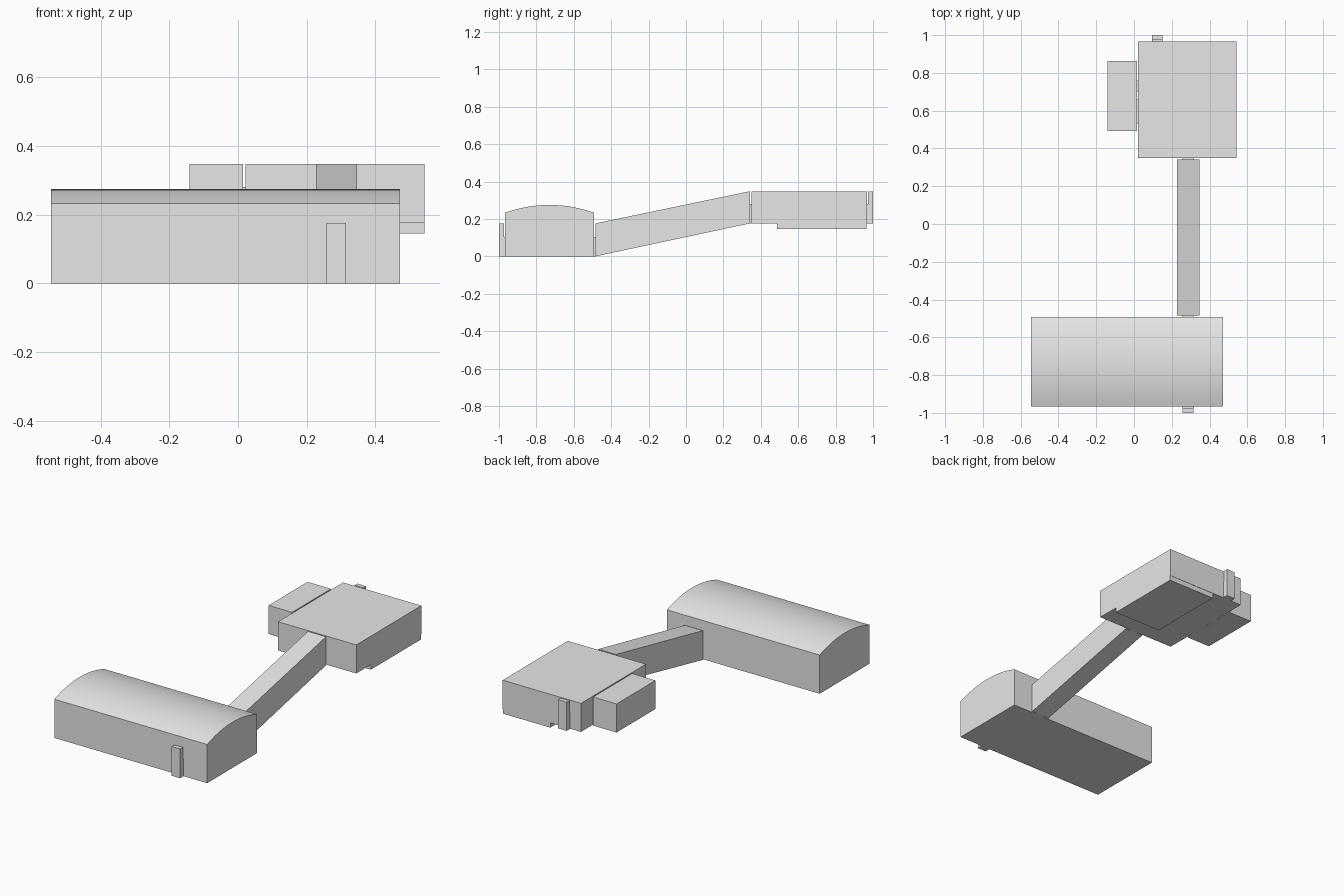
import bpy
import bmesh
import math

cube = bpy.data.objects.get("Cube")
if cube:
    bpy.data.objects.remove(cube, do_unlink=True)

GREY = (0.8, 0.8, 0.8, 1.0)
grey = bpy.data.materials.new("plain grey")
grey.use_nodes = True
grey.diffuse_color = GREY
grey.node_tree.nodes["Principled BSDF"].inputs["Base Color"].default_value = GREY


def extrude_profile(name, profile, x0, x1):
    """Sweep a closed (y, z) outline along x."""
    bm = bmesh.new()
    face = bm.faces.new([bm.verts.new((x0, y, z)) for y, z in profile])
    swept = bmesh.ops.extrude_face_region(bm, geom=[face])["geom"]
    verts = [v for v in swept if isinstance(v, bmesh.types.BMVert)]
    bmesh.ops.translate(bm, verts=verts, vec=(x1 - x0, 0, 0))
    bmesh.ops.recalc_face_normals(bm, faces=bm.faces)
    mesh = bpy.data.meshes.new(name)
    bm.to_mesh(mesh)
    bm.free()
    mesh.materials.append(grey)
    obj = bpy.data.objects.new(name, mesh)
    bpy.context.collection.objects.link(obj)
    return obj


def box(name, x, y, z):
    outline = [(y[0], z[0]), (y[1], z[0]), (y[1], z[1]), (y[0], z[1])]
    return extrude_profile(name, outline, *x)


FLOOR = 0.176      # upper floor level
TOP = 0.348        # upper ceiling level
OPENING = 0.104    # height of the low openings
DOOR_X = (0.258, 0.315)
BACK_DOOR_X = (0.094, 0.151)

# Hall with a shallow vaulted roof
y0, y1, eave, crown = -0.967, -0.492, 0.233, 0.275
half, rise = (y1 - y0) / 2, crown - eave
radius = (half ** 2 + rise ** 2) / (2 * rise)
sweep = math.asin(half / radius)
STEPS = 12
outline = [(y0, 0), (y1, 0)]
for i in range(STEPS + 1):
    a = sweep * (1 - 2 * i / STEPS)
    outline.append(((y0 + y1) / 2 + radius * math.sin(a),
                    crown - radius * (1 - math.cos(a))))
hall = extrude_profile("vaulted_hall", outline, -0.545, 0.472)
bpy.ops.object.select_all(action="DESELECT")
hall.select_set(True)
bpy.context.view_layer.objects.active = hall
bpy.ops.object.shade_smooth_by_angle(angle=math.radians(12))

# Sloping corridor between the two levels
extrude_profile("sloping_corridor",
                [(-0.485, 0), (0.341, FLOOR), (0.341, TOP), (-0.485, FLOOR)],
                0.227, 0.347)

# Upper room with its sunken floor, and the side room
box("upper_room", (0.022, 0.543), (0.349, 0.967), (FLOOR, TOP))
box("sunken_floor", (0.227, 0.543), (0.487, 0.965), (0.146, FLOOR + 0.002))
box("side_room", (-0.141, 0.015), (0.492, 0.862), (FLOOR, TOP))

# Outer doorways
box("front_doorway", DOOR_X, (-1.0, -0.974), (0, FLOOR))
box("back_doorway", BACK_DOOR_X, (0.974, 1.0), (FLOOR, TOP))

# Low openings that join neighbouring volumes
for name, x, y, floor in (
        ("front_opening", DOOR_X, (-0.974, -0.967), 0),
        ("hall_opening", DOOR_X, (-0.492, -0.485), 0),
        ("corridor_opening", DOOR_X, (0.341, 0.349), FLOOR),
        ("back_opening", BACK_DOOR_X, (0.967, 0.974), FLOOR),
        ("side_opening_wide", (0.015, 0.022), (0.529, 0.661), FLOOR),
        ("side_opening_narrow", (0.015, 0.022), (0.70, 0.76), FLOOR)):
    box(name, x, y, (floor, floor + OPENING))
